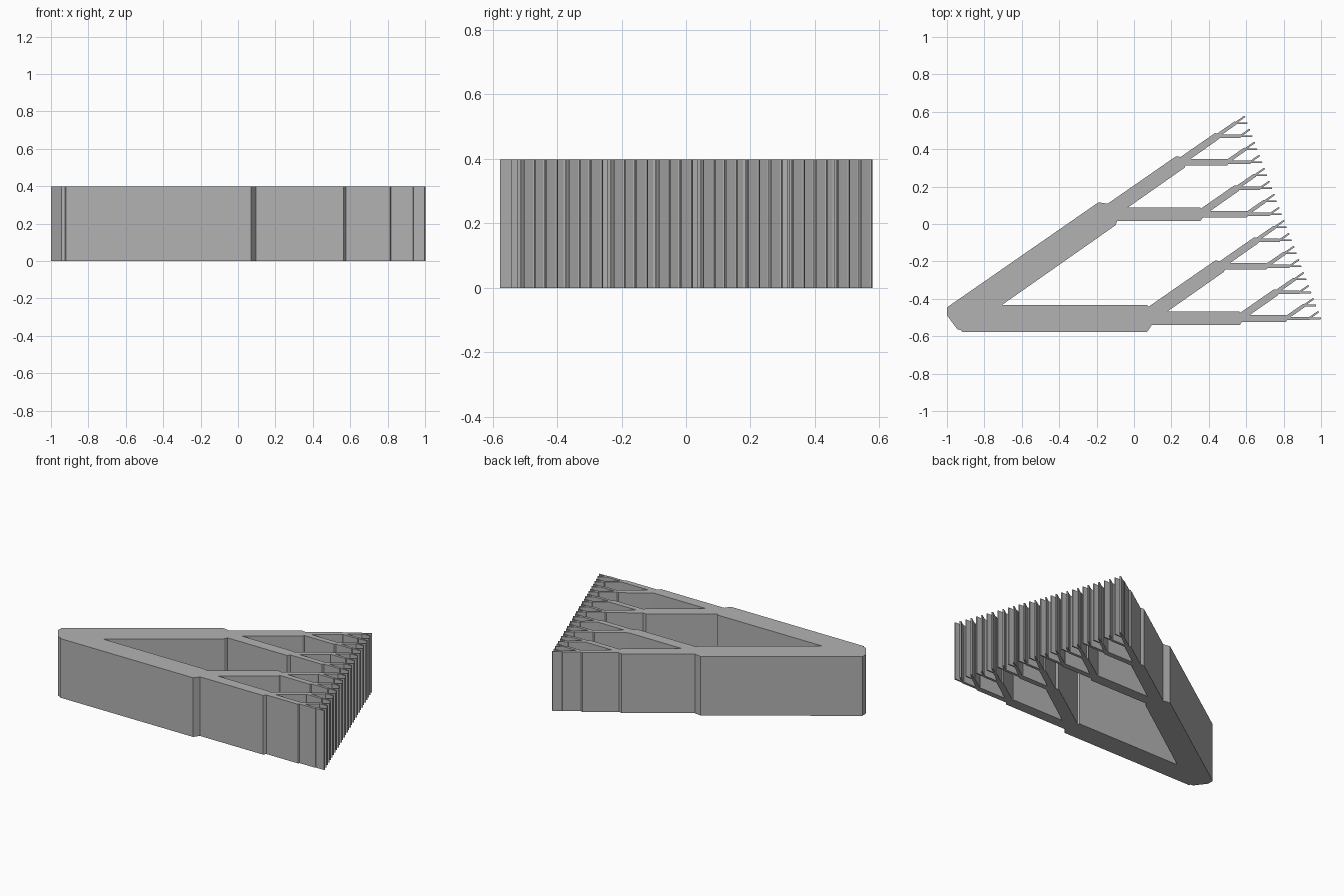
import bpy, bmesh
from mathutils import Vector
from mathutils.geometry import delaunay_2d_cdt

if "Cube" in bpy.data.objects:
    bpy.data.objects.remove(bpy.data.objects["Cube"])

HEIGHT = 0.398
LEVELS = 5
FOCUS = Vector((1.06, -0.505))       # point the straight branches shrink towards
FORK_SHIFT = Vector((-0.21, 0.557))  # step from the straight subtree to the slanted one

# Outlines of the first straight and first slanted branch, counter-clockwise
STRAIGHT = [(-0.92, -0.577), (0.07, -0.577), (0.12, -0.505),
            (0.07, -0.433), (-0.90, -0.433), (-0.96, -0.505)]
SLANTED = [(-1.0, -0.488), (-0.944, -0.564), (-0.90, -0.569), (-0.099, -0.007),
           (-0.088, 0.02), (-0.07, 0.058), (-0.14, 0.108), (-0.19, 0.116),
           (-0.99, -0.439), (-1.0, -0.447)]


def grow(outlines, scale, offset, level):
    """Add a pair of branches, then a half-size fork at the end of each."""
    for profile in (STRAIGHT, SLANTED):
        outlines.append([Vector(p) * scale + offset for p in profile])
    if level < LEVELS:
        for shift in (Vector((0, 0)), FORK_SHIFT):
            grow(outlines, scale / 2, (FOCUS / 2 + shift) * scale + offset, level + 1)


# Merge all branch outlines into one flat shape
outlines = []
grow(outlines, 1.0, Vector((0, 0)), 1)
points, loops = [], []
for outline in outlines:
    loops.append(list(range(len(points), len(points) + len(outline))))
    points += outline
flat_points, _, flat_faces, *_ = delaunay_2d_cdt(points, [], loops, 1, 1e-5)

# Raise the flat shape into a solid block
bm = bmesh.new()
verts = [bm.verts.new((p.x, p.y, 0)) for p in flat_points]
for face in flat_faces:
    bm.faces.new([verts[i] for i in face])
bmesh.ops.delete(bm, geom=[v for v in bm.verts if not v.link_faces], context='VERTS')
bmesh.ops.dissolve_limit(bm, angle_limit=0.01, verts=bm.verts[:], edges=bm.edges[:])
raised = bmesh.ops.extrude_face_region(bm, geom=bm.faces[:], use_keep_orig=True)
bmesh.ops.translate(bm, vec=(0, 0, HEIGHT),
                    verts=[g for g in raised["geom"] if isinstance(g, bmesh.types.BMVert)])
bmesh.ops.recalc_face_normals(bm, faces=bm.faces[:])

mesh = bpy.data.meshes.new("branching_tree")
bm.to_mesh(mesh)
bm.free()
tree = bpy.data.objects.new("branching_tree", mesh)
bpy.context.collection.objects.link(tree)

grey = bpy.data.materials.new("grey")
grey.diffuse_color = (0.45, 0.45, 0.45, 1)
grey.use_nodes = True
grey.node_tree.nodes["Principled BSDF"].inputs["Base Color"].default_value = grey.diffuse_color
mesh.materials.append(grey)
